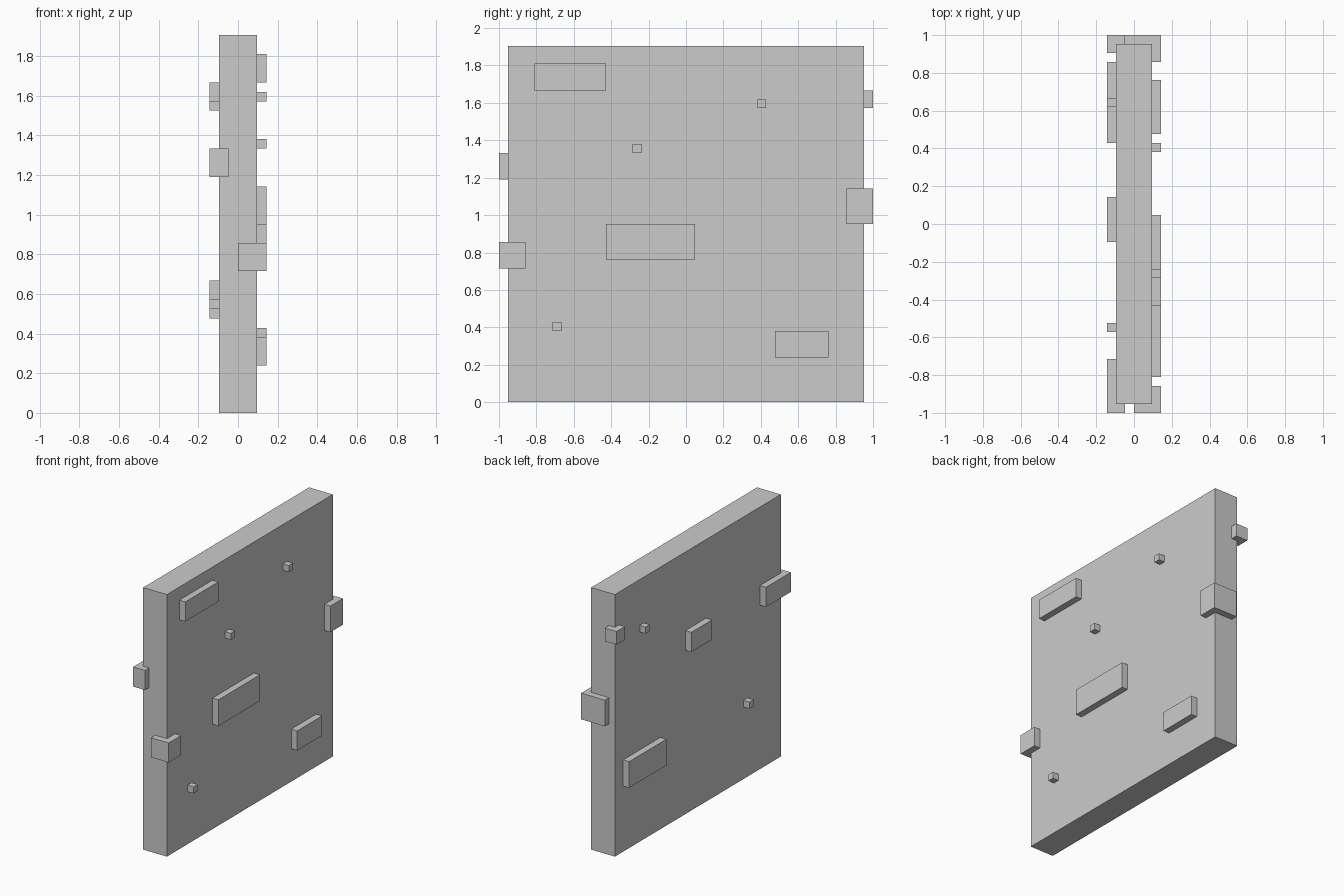
import bpy

if "Cube" in bpy.data.objects:
    bpy.data.objects.remove(bpy.data.objects["Cube"])

U = 1 / 21  # the model sits on a regular grid of this step


def box(name, x, y, z):
    """Axis-aligned box from (min, max) grid ranges."""
    bpy.ops.mesh.primitive_cube_add(size=1)
    ob = bpy.context.object
    ob.name = name
    ob.location = [(a + b) / 2 * U for a, b in (x, y, z)]
    ob.scale = [(b - a) * U for a, b in (x, y, z)]
    bpy.ops.object.transform_apply(location=False, rotation=False, scale=True)
    return ob


# main wall panel
box("wall_panel", (-2, 2), (-20, 20), (0, 40))

# raised stones on the right face: (y range, z range)
for y, z in [((-17, -9), (35, 38)), ((-9, 1), (16, 20)), ((10, 16), (5, 8)),
             ((8, 9), (33, 34)), ((-6, -5), (28, 29)), ((-15, -14), (8, 9))]:
    box("right_stone", (2, 3), y, z)

# raised stones on the left face
for y, z in [((9, 18), (10, 14)), ((-2, 3), (25, 28)),
             ((13, 14), (32, 33)), ((-12, -11), (11, 12))]:
    box("left_stone", (-3, -2), y, z)

# stones wrapping the vertical corners
box("front_left_corner_stone", (-3, -1), (-21, -15), (25, 28))
box("front_right_corner_stone", (0, 3), (-21, -18), (15, 18))
box("back_left_corner_stone", (-3, -1), (19, 21), (33, 35))
box("back_right_corner_stone", (-1, 3), (18, 21), (20, 24))
